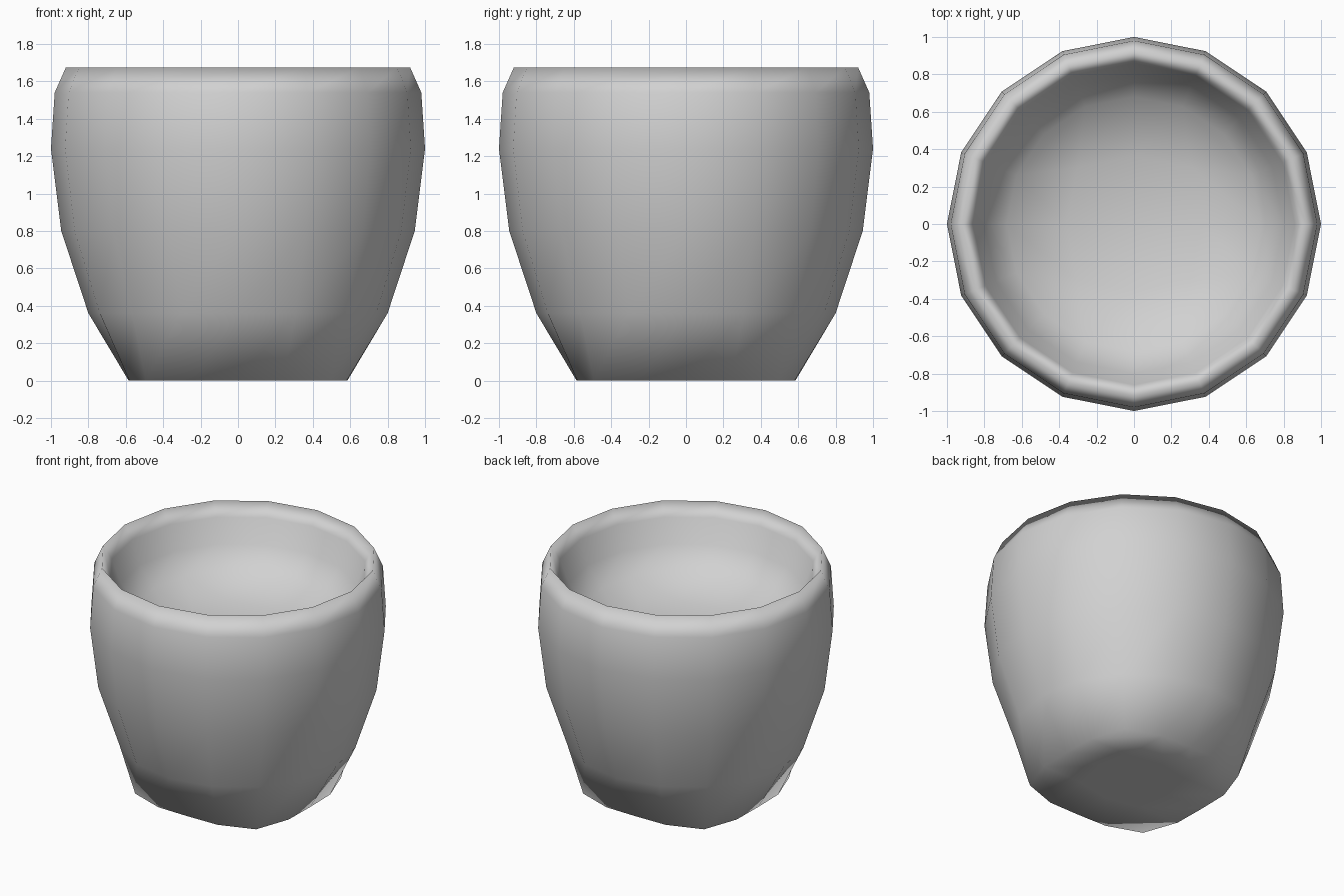
import bpy
import bmesh
from math import cos, sin, tau

cube = bpy.data.objects.get("Cube")
if cube:
    bpy.data.objects.remove(cube, do_unlink=True)

SIDES = 16

# Wall section from outer foot, over the rim, into the shallow bowl:
# radius, height, squareness (2 is round, 4 is a rounded square)
PROFILE = [
    (0.585, 0.0, 4), (0.80, 0.36, 2), (0.945, 0.80, 2), (1.0, 1.24, 2),
    (0.98, 1.54, 2), (0.92, 1.675, 2), (0.86, 1.58, 2), (0.80, 1.41, 2),
    (0.68, 1.27, 2),
]


def make_material(name, colour):
    mat = bpy.data.materials.new(name)
    mat.use_nodes = True
    mat.diffuse_color = colour
    mat.node_tree.nodes["Principled BSDF"].inputs["Base Color"].default_value = colour
    return mat


def ring(bm, radius, height, power, sides=SIDES):
    """One horizontal loop, from a circle to a rounded square."""
    verts = []
    for i in range(sides):
        c, s = cos(tau * i / sides), sin(tau * i / sides)
        r = radius / (abs(c) ** power + abs(s) ** power) ** (1 / power)
        verts.append(bm.verts.new((r * c, r * s, height)))
    return verts


def cap(bm, outer, radius, height, centre_height):
    """Close a loop with a four by four grid of quads."""
    half = SIDES // 2
    inner = ring(bm, radius, height, 4, half)
    centre = bm.verts.new((0, 0, centre_height))
    for j in range(1, half, 2):
        k = 2 * j
        before, corner, after = inner[j - 1], inner[j], inner[(j + 1) % half]
        bm.faces.new((outer[k - 1], outer[k], outer[k + 1], corner))
        bm.faces.new((outer[k - 2], outer[k - 1], corner, before))
        bm.faces.new((outer[k + 1], outer[(k + 2) % SIDES], after, corner))
        bm.faces.new((before, corner, after, centre))


# Pot body: wall bands between neighbouring loops, then base and bowl floor
bm = bmesh.new()
loops = [ring(bm, *row) for row in PROFILE]
for low, high in zip(loops, loops[1:]):
    for i in range(SIDES):
        j = (i + 1) % SIDES
        bm.faces.new((low[i], low[j], high[j], high[i]))
cap(bm, loops[0], 0.29, 0.0, 0.0)
cap(bm, loops[-1], 0.36, 1.17, 1.14)
bmesh.ops.recalc_face_normals(bm, faces=bm.faces)
for face in bm.faces:
    face.smooth = True

mesh = bpy.data.meshes.new("pot")
bm.to_mesh(mesh)
bm.free()
mesh.materials.append(make_material("mid grey", (0.64, 0.64, 0.64, 1)))
pot = bpy.data.objects.new("pot", mesh)
bpy.context.collection.objects.link(pot)
